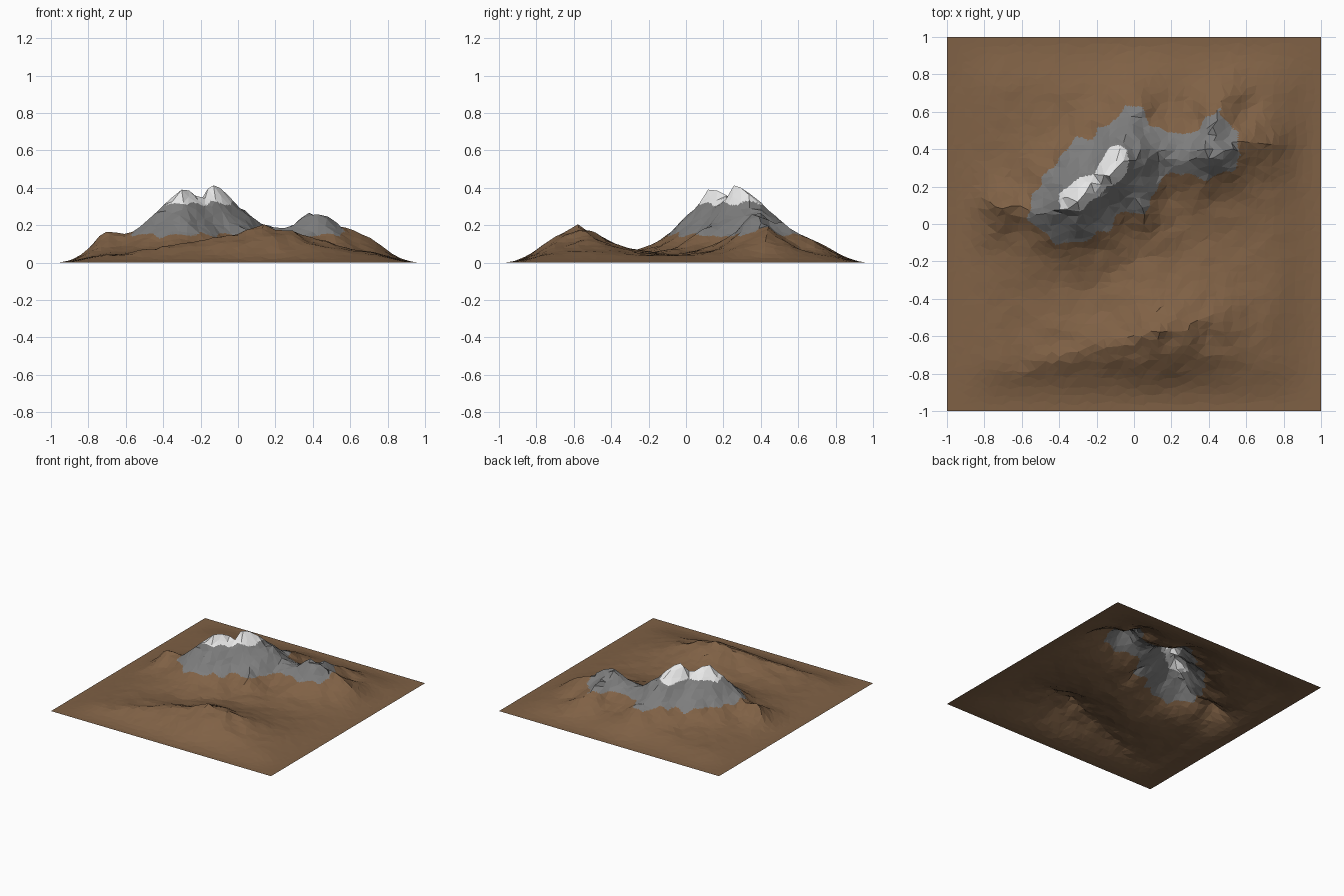
import bpy, bmesh, math, random
from mathutils import Vector, noise

if "Cube" in bpy.data.objects:
    bpy.data.objects.remove(bpy.data.objects["Cube"])

random.seed(4)
N = 46          # coarse facets per side
P = 1.3         # concavity of the slopes

# Ridge lines: (x, y, crest height, slope width)
RIDGES = [
    [(-.93, .07, .02, .12), (-.83, .08, .06, .12), (-.70, .08, .145, .13), (-.57, .07, .14, .14),
     (-.47, .06, .16, .17), (-.38, .09, .32, .18), (-.31, .12, .40, .19), (-.22, .21, .37, .20),
     (-.12, .28, .41, .20), (-.06, .35, .37, .20), (.02, .38, .28, .20), (.10, .38, .20, .20),
     (.20, .38, .175, .22), (.30, .37, .19, .20), (.40, .38, .26, .16), (.47, .39, .23, .16),
     (.60, .42, .17, .15), (.70, .43, .11, .15), (.85, .43, .03, .12)],
    [(.40, .38, .26, .14), (.44, .58, .155, .14), (.55, .80, .03, .12)],
    [(-.05, .35, .36, .16), (.0, .57, .15, .17), (.02, .74, .07, .17)],
    [(-.15, .22, .30, .15), (.02, .11, .15, .16), (.12, -.05, .05, .16)],
    [(-.62, -.80, .02, .12), (-.27, -.66, .08, .19), (0, -.62, .13, .21), (.13, -.58, .18, .22),
     (.28, -.55, .15, .22), (.43, -.51, .10, .20), (.60, -.48, .04, .20)],
]


def smooth(t):
    t = max(0, min(1, t))
    return t * t * (3 - 2 * t)


def height(x, y):
    edge = smooth((.98 - abs(x)) / .28) * smooth((.98 - abs(y)) / .28)
    q = Vector((x, y, 0))
    # warp the position so that the flanks break into gullies
    px = x + .028 * noise.noise(q * 7 + Vector((3, 1, 5)))
    py = y + .028 * noise.noise(q * 7 + Vector((8, 4, 2)))
    m = 0
    for line in RIDGES:
        for a, b in zip(line, line[1:]):
            dx, dy = b[0] - a[0], b[1] - a[1]
            t = ((px - a[0]) * dx + (py - a[1]) * dy) / (dx * dx + dy * dy)
            t = max(0, min(1, t))
            d = math.hypot(px - a[0] - t * dx, py - a[1] - t * dy)
            h = a[2] + t * (b[2] - a[2])
            w = a[3] + t * (b[3] - a[3])
            m = max(m, h * math.exp(-(d / w) ** P))
    z = m + .035 * (1 - m / .42)
    z *= 1 + .10 * noise.noise(q * 12)
    return max(0, z * edge)


def material(name, rgb):
    m = bpy.data.materials.new(name)
    m.diffuse_color = (*rgb, 1)
    m.use_nodes = True
    m.node_tree.nodes["Principled BSDF"].inputs["Base Color"].default_value = m.diffuse_color
    return m


# Jittered coarse sheet, triangulated for the faceted look
bm = bmesh.new()
bmesh.ops.create_grid(bm, x_segments=N, y_segments=N, size=1)
for v in bm.verts:
    if max(abs(v.co.x), abs(v.co.y)) < .99:
        v.co.x += random.uniform(-.33, .33) * 2 / N
        v.co.y += random.uniform(-.33, .33) * 2 / N
    v.co.z = height(v.co.x, v.co.y)
bmesh.ops.triangulate(bm, faces=bm.faces[:], quad_method='SHORT_EDGE')

# Split the flat facets so that the colour borders can curve across them
bmesh.ops.subdivide_edges(bm, edges=bm.edges[:], cuts=4, use_grid_fill=True)

# Earth, rock and snow by height, with wavy borders; outlying ridges stay earth
for f in bm.faces:
    c = f.calc_center_median()
    wob = noise.noise(Vector((c.x, c.y, 3)) * 11.3)
    z = c.z + .035 * wob
    f.smooth = False
    if z > .308:
        f.material_index = 2
    elif z > .146 and -.56 < c.x + .05 * wob < .55 and c.y > -.2:
        f.material_index = 1

mesh = bpy.data.meshes.new("mountain_terrain")
bm.to_mesh(mesh)
bm.free()
for name, rgb in (("brown_earth", (.215, .12, .06)), ("grey_rock", (.205, .205, .205)), ("white_snow", (.8, .8, .8))):
    mesh.materials.append(material(name, rgb))
bpy.context.collection.objects.link(bpy.data.objects.new("mountain_terrain", mesh))
